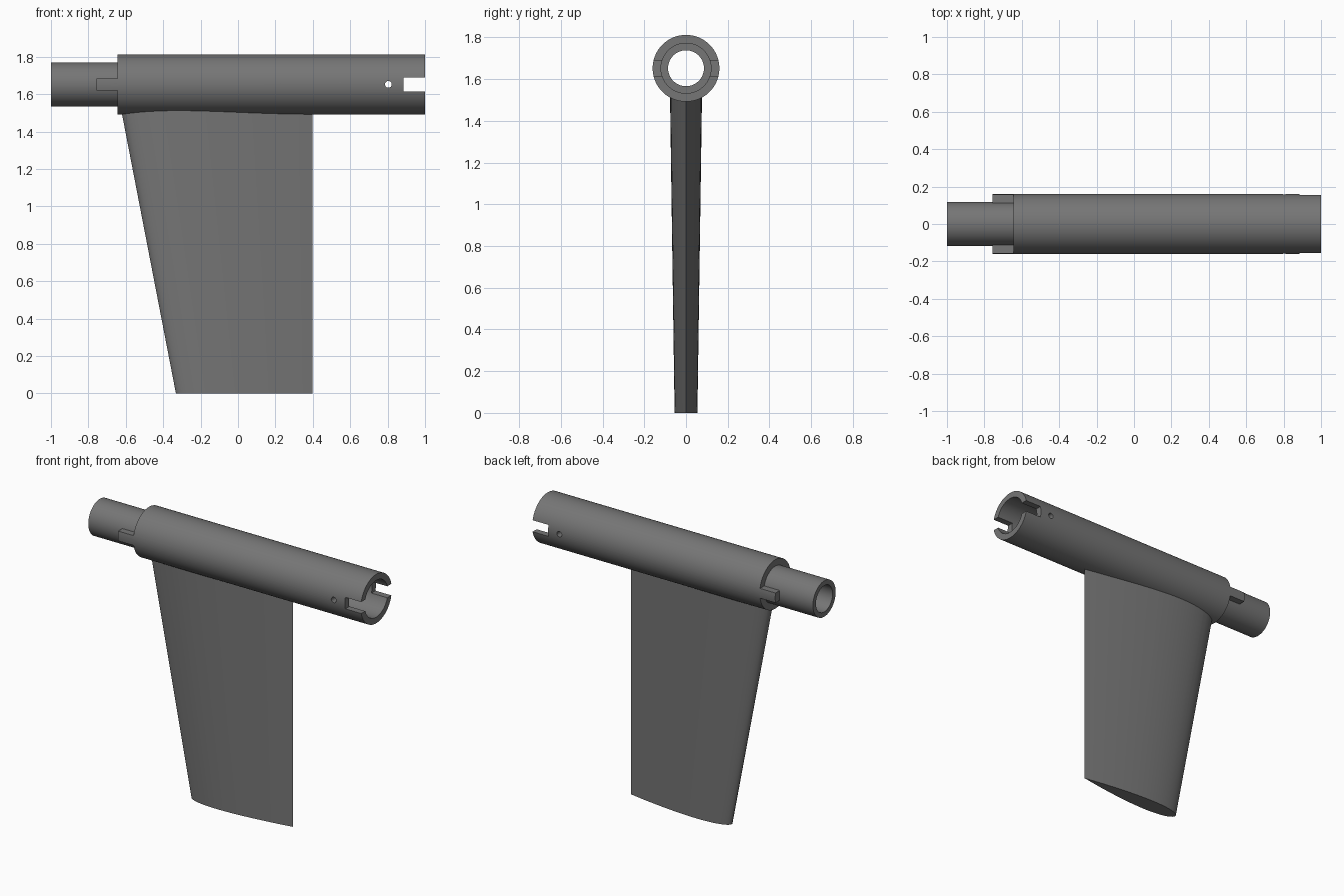
import bpy, bmesh, math
from mathutils import Matrix, Vector

if "Cube" in bpy.data.objects:
    bpy.data.objects.remove(bpy.data.objects["Cube"])

ZC = 1.652          # tube axis height
R_OUT, R_SPIGOT, R_SOCKET, R_BORE = 0.16, 0.1175, 0.12, 0.086


def finish(bm, name):
    bmesh.ops.recalc_face_normals(bm, faces=bm.faces[:])
    mesh = bpy.data.meshes.new(name)
    bm.to_mesh(mesh)
    bm.free()
    ob = bpy.data.objects.new(name, mesh)
    bpy.context.collection.objects.link(ob)
    return ob


def lathe_x(name, profile, n=96):
    """Revolve a closed (x, radius) profile about the tube axis."""
    bm = bmesh.new()
    rings = []
    for i in range(n):
        a = 2 * math.pi * i / n
        rings.append([bm.verts.new((x, r * math.cos(a), ZC + r * math.sin(a))) for x, r in profile])
    m = len(profile)
    for i in range(n):
        p, q = rings[i], rings[(i + 1) % n]
        for j in range(m):
            k = (j + 1) % m
            bm.faces.new((p[j], p[k], q[k], q[j]))
    return finish(bm, name)


def loft(name, lower, upper):
    """Solid between two matching point loops."""
    bm = bmesh.new()
    a = [bm.verts.new(p) for p in lower]
    b = [bm.verts.new(p) for p in upper]
    for i in range(len(a)):
        k = (i + 1) % len(a)
        bm.faces.new((a[i], a[k], b[k], b[i]))
    bm.faces.new(a)
    bm.faces.new(b)
    return finish(bm, name)


def combine(target, other, operation):
    mod = target.modifiers.new(operation, 'BOOLEAN')
    mod.operation, mod.solver, mod.object = operation, 'EXACT', other
    bpy.context.view_layer.objects.active = target
    bpy.ops.object.modifier_apply(modifier=mod.name)
    bpy.data.objects.remove(other)


def airfoil(z, n=28):
    """Symmetric 15% wing section, swept leading edge, straight trailing edge."""
    te = 0.398
    le = -0.332 - 0.193 * z
    c = te - le
    side = []
    for i in range(n + 1):
        t = (1 - math.cos(math.pi * i / n)) / 2
        y = 0.75 * c * (0.2969 * math.sqrt(t) - 0.126 * t - 0.3516 * t**2
                        + 0.2843 * t**3 - 0.1036 * t**4)
        side.append((le + t * c, y))
    loop = side + [(x, -y) for x, y in side[-2:0:-1]]
    return [(x, y, z) for x, y in loop]


# hollow tube: spigot on the left, wider socket on the right
body = lathe_x("finned_tube", [
    (-1, R_BORE), (-1, R_SPIGOT), (-0.645, R_SPIGOT), (-0.645, R_OUT),
    (1, R_OUT), (1, R_SOCKET), (0.64, R_SOCKET), (0.64, R_BORE)])

# slots across the socket mouth
bm = bmesh.new()
bmesh.ops.create_cube(bm, size=1, matrix=Matrix.Translation((0.985, 0, ZC))
                      @ Matrix.Diagonal((0.2, 0.5, 0.075, 1)))
combine(body, finish(bm, "slot_cutter"), 'DIFFERENCE')

# cross pin hole
bm = bmesh.new()
bmesh.ops.create_cone(bm, cap_ends=True, segments=32, radius1=0.018, radius2=0.018, depth=0.5,
                      matrix=Matrix.Translation((0.804, 0, ZC)) @ Matrix.Rotation(math.pi / 2, 4, 'X'))
combine(body, finish(bm, "pin_cutter"), 'DIFFERENCE')

# locking keys either side of the spigot
half = math.asin(0.032 / R_OUT)
for s in (-1, 1):
    arc = [(R_OUT * math.cos(a), R_OUT * math.sin(a))
           for a in (half * (i / 3 - 1) for i in range(7))]
    sec = arc + [(0.105, 0.032), (0.105, -0.032)]
    key = loft("key", [(-0.757, s * y, ZC + z) for y, z in sec],
               [(-0.63, s * y, ZC + z) for y, z in sec])
    combine(body, key, 'UNION')

# tapered fin, its top buried in the tube wall
fin = loft("fin", airfoil(0), airfoil(1.535))
combine(body, fin, 'UNION')

# dark grey finish
dark = bpy.data.materials.new("dark_grey")
dark.diffuse_color = (0.18, 0.18, 0.18, 1)
dark.use_nodes = True
dark.node_tree.nodes["Principled BSDF"].inputs["Base Color"].default_value = dark.diffuse_color
body.data.materials.clear()
body.data.materials.append(dark)

bpy.ops.object.select_all(action='DESELECT')
body.select_set(True)
bpy.context.view_layer.objects.active = body
bpy.ops.object.shade_smooth_by_angle(angle=math.radians(25))
